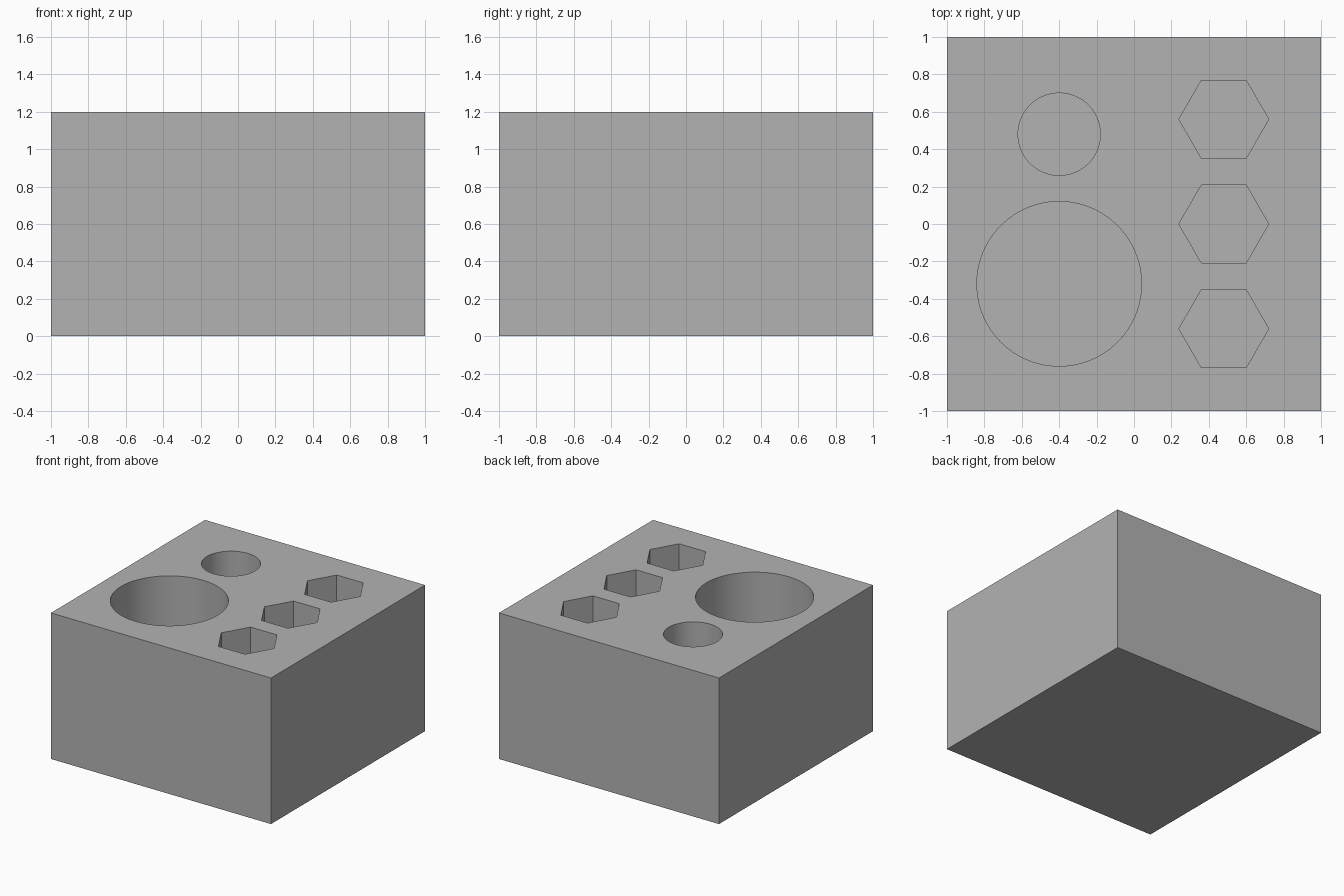
import bpy

default = bpy.data.objects.get("Cube")
if default:
    bpy.data.objects.remove(default, do_unlink=True)

HEIGHT = 1.2
FLOOR = 0.1  # solid thickness left under every pocket

# Single grey material
grey = bpy.data.materials.new("plain grey")
grey.use_nodes = True
colour = (0.45, 0.45, 0.45, 1)
grey.diffuse_color = colour
grey.node_tree.nodes["Principled BSDF"].inputs["Base Color"].default_value = colour

# Solid holder block
bpy.ops.mesh.primitive_cube_add(size=1, location=(0, 0, HEIGHT / 2))
block = bpy.context.object
block.name = "holder_block"
block.scale = (2, 2, HEIGHT)
bpy.ops.object.transform_apply(location=True, rotation=False, scale=True)
block.data.materials.append(grey)


def cut_pocket(name, x, y, radius, sides, turn=0):
    """Sink a blind prism-shaped pocket into the top of the block."""
    top = HEIGHT + 0.1
    bpy.ops.mesh.primitive_cylinder_add(
        vertices=sides, radius=radius, depth=top - FLOOR,
        location=(x, y, (top + FLOOR) / 2), rotation=(0, 0, turn))
    cutter = bpy.context.object
    cutter.name = name + "_cutter"
    cutter.hide_render = True
    cutter.data.materials.append(grey)
    mod = block.modifiers.new(name, "BOOLEAN")
    mod.operation = "DIFFERENCE"
    mod.solver = "EXACT"
    mod.object = cutter
    bpy.context.view_layer.objects.active = block
    bpy.ops.object.modifier_apply(modifier=mod.name)
    bpy.data.objects.remove(cutter, do_unlink=True)


# Two round pockets on one side
cut_pocket("large_round_pocket", -0.4, -0.32, 0.44, 96)
cut_pocket("small_round_pocket", -0.4, 0.48, 0.22, 96)

# Row of hexagonal pockets, points facing left and right
QUARTER_TURN = 1.5707963
for i in range(3):
    cut_pocket(f"hex_pocket_{i + 1}", 0.48, (i - 1) * 0.56, 0.24, 6, QUARTER_TURN)

# Smooth round walls, crisp edges
bpy.ops.object.select_all(action="DESELECT")
block.select_set(True)
bpy.context.view_layer.objects.active = block
bpy.ops.object.shade_smooth_by_angle()
